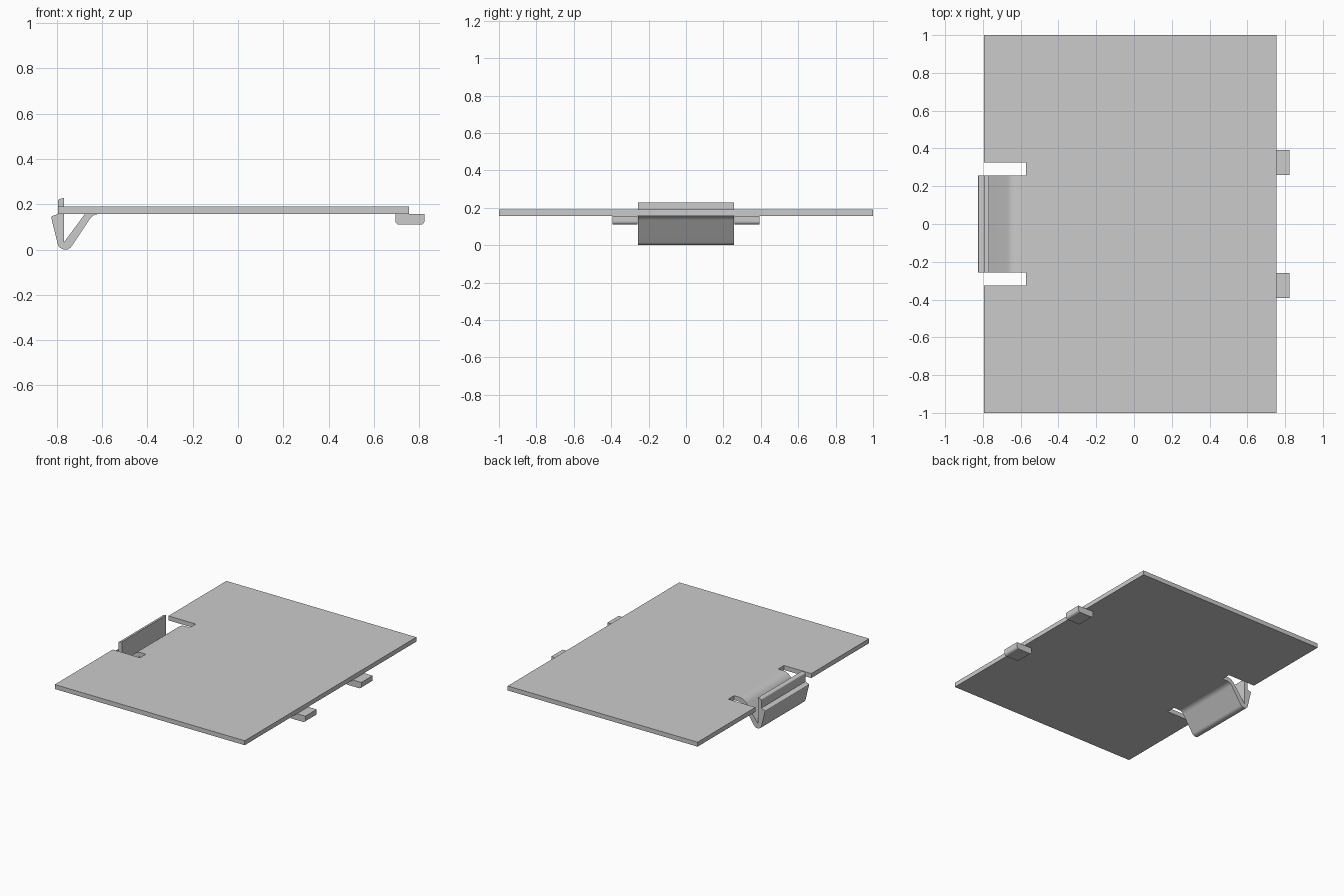
import bpy
import bmesh
import math
from mathutils import Vector

cube = bpy.data.objects.get("Cube")
if cube:
    bpy.data.objects.remove(cube, do_unlink=True)

grey = bpy.data.materials.new("grey plastic")
grey.use_nodes = True
colour = (0.6, 0.6, 0.6, 1)
grey.diffuse_color = colour
grey.node_tree.nodes["Principled BSDF"].inputs["Base Color"].default_value = colour


def rounded(corners, steps=8):
    """Outline from (a, b, radius) corners, each replaced by an arc."""
    out = []
    for i, (a, b, r) in enumerate(corners):
        p = Vector((a, b))
        if r == 0:
            out.append(p)
            continue
        u = (Vector(corners[i - 1][:2]) - p).normalized()
        v = (Vector(corners[(i + 1) % len(corners)][:2]) - p).normalized()
        half = u.angle(v) / 2
        centre = p + (u + v).normalized() * r / math.sin(half)
        start = p + u * r / math.tan(half) - centre
        end = p + v * r / math.tan(half) - centre
        for k in range(steps + 1):
            out.append(centre + start.lerp(end, k / steps).normalized() * r)
    return out


def extrude(name, outline, to_3d, direction):
    """Solid made by pushing a flat outline along a direction."""
    bm = bmesh.new()
    face = bm.faces.new([bm.verts.new(to_3d(p)) for p in outline])
    new = bmesh.ops.extrude_face_region(bm, geom=[face], use_keep_orig=True)["geom"]
    bmesh.ops.translate(bm, vec=direction,
                        verts=[g for g in new if isinstance(g, bmesh.types.BMVert)])
    bmesh.ops.recalc_face_normals(bm, faces=bm.faces)
    mesh = bpy.data.meshes.new(name)
    bm.to_mesh(mesh)
    bm.free()
    mesh.materials.append(grey)
    obj = bpy.data.objects.new(name, mesh)
    bpy.context.collection.objects.link(obj)
    bpy.ops.object.select_all(action='DESELECT')
    obj.select_set(True)
    bpy.context.view_layer.objects.active = obj
    bpy.ops.object.shade_smooth_by_angle(angle=math.radians(30))


def side_profile(name, corners, y0, y1):
    extrude(name, rounded(corners), lambda p: (p.x, y0, p.y), (0, y1 - y0, 0))


left, right, slot_end = -0.795, 0.755, -0.572
bottom, top = 0.157, 0.19
slot_in, slot_out = 0.257, 0.325

# Flat cover, open at one edge where the latch sits
half = [(right, 1), (left, 1), (left, slot_out), (slot_end, slot_out)]
outline = half + [(x, -y) for x, y in reversed(half)]
extrude("cover_plate", [Vector(p) for p in outline],
        lambda p: (p.x, p.y, bottom), (0, 0, top - bottom))

# Springy latch: bent arm, rounded foot, sloped finger grip and upright lip
side_profile("spring_latch", [
    (slot_end, bottom, 0),
    (-0.64, bottom, 0.05),
    (-0.778, -0.05, 0.034),
    (-0.826, 0.146, 0.005),
    (left, 0.157, 0),
    (left, 0.222, 0.01),
    (-0.768, 0.228, 0),
    (-0.768, 0.033, 0),
    (-0.652, top, 0.08),
    (slot_end, top, 0),
], -slot_in, slot_in)

# Two hinge tabs under the opposite edge
for side, sign in (("left", 1), ("right", -1)):
    side_profile("hinge_tab_" + side, [
        (0.695, bottom, 0), (0.695, 0.11, 0.018),
        (0.824, 0.11, 0.018), (0.824, bottom, 0),
    ], sign * 0.26, sign * 0.392)
